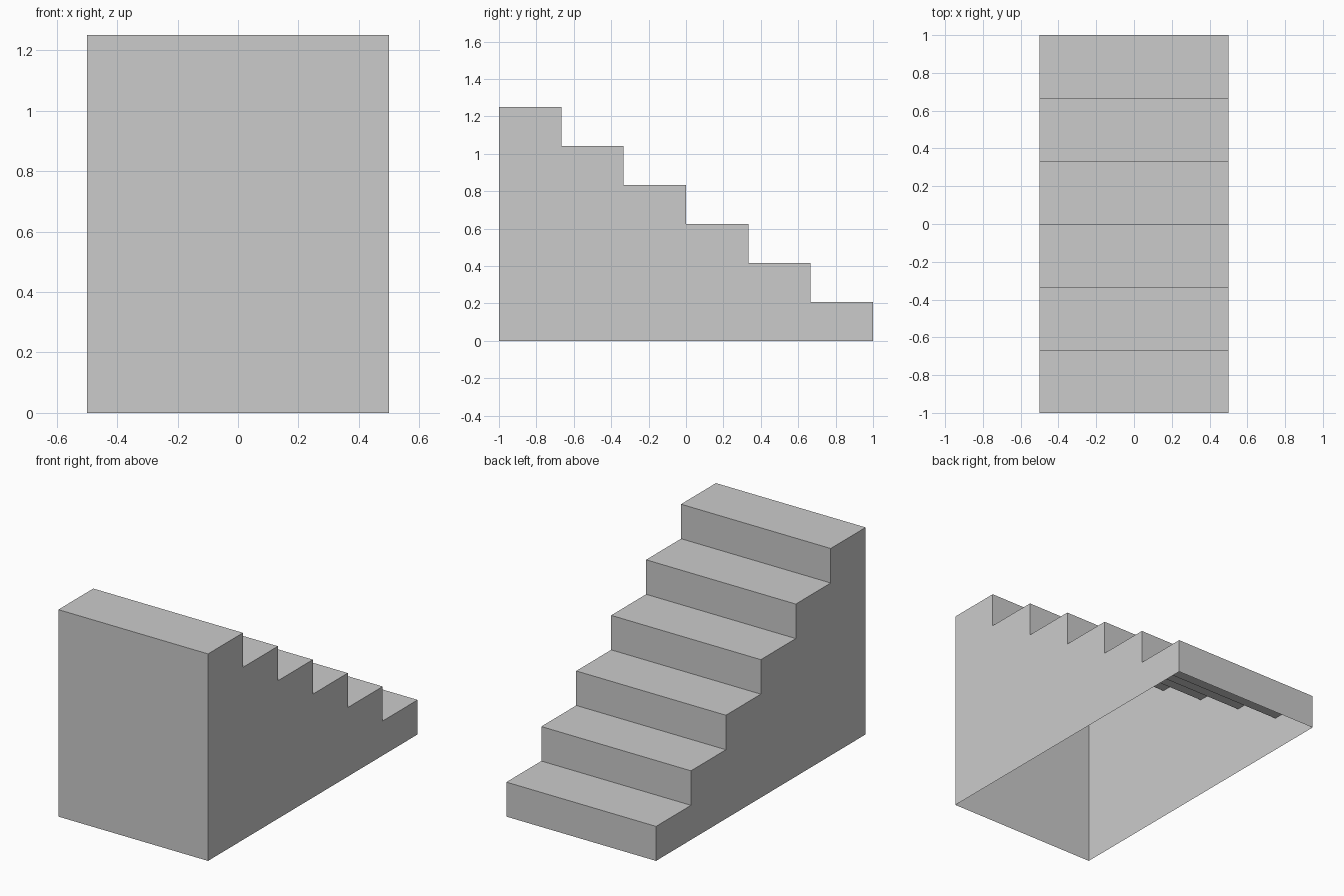
import bpy, bmesh

if "Cube" in bpy.data.objects:
    bpy.data.objects.remove(bpy.data.objects["Cube"])

STEPS, WIDTH, DEPTH, HEIGHT = 6, 1.0, 2.0, 1.25
run, rise = DEPTH / STEPS, HEIGHT / STEPS

# Stepped side profile (y, z), from the tall front edge down to the back
profile = [(-DEPTH / 2, 0)]
for i in range(STEPS):
    z = HEIGHT - i * rise
    profile += [(-DEPTH / 2 + i * run, z), (-DEPTH / 2 + (i + 1) * run, z)]
profile.append((DEPTH / 2, 0))

bm = bmesh.new()
left, right = ([bm.verts.new((x, y, z)) for y, z in profile]
               for x in (-WIDTH / 2, WIDTH / 2))

# Side walls
bm.faces.new(left)
bm.faces.new(right[::-1])

# Front wall, treads and risers; the underside stays open
for i in range(len(profile) - 1):
    bm.faces.new((left[i], right[i], right[i + 1], left[i + 1]))

# Make every face point outwards
bm.normal_update()
bmesh.ops.recalc_face_normals(bm, faces=bm.faces)
top = max(bm.faces, key=lambda f: f.calc_center_median().z)
if top.normal.z < 0:
    bmesh.ops.reverse_faces(bm, faces=bm.faces)

mesh = bpy.data.meshes.new("staircase")
bm.to_mesh(mesh)
bm.free()
bpy.context.collection.objects.link(bpy.data.objects.new("staircase", mesh))
